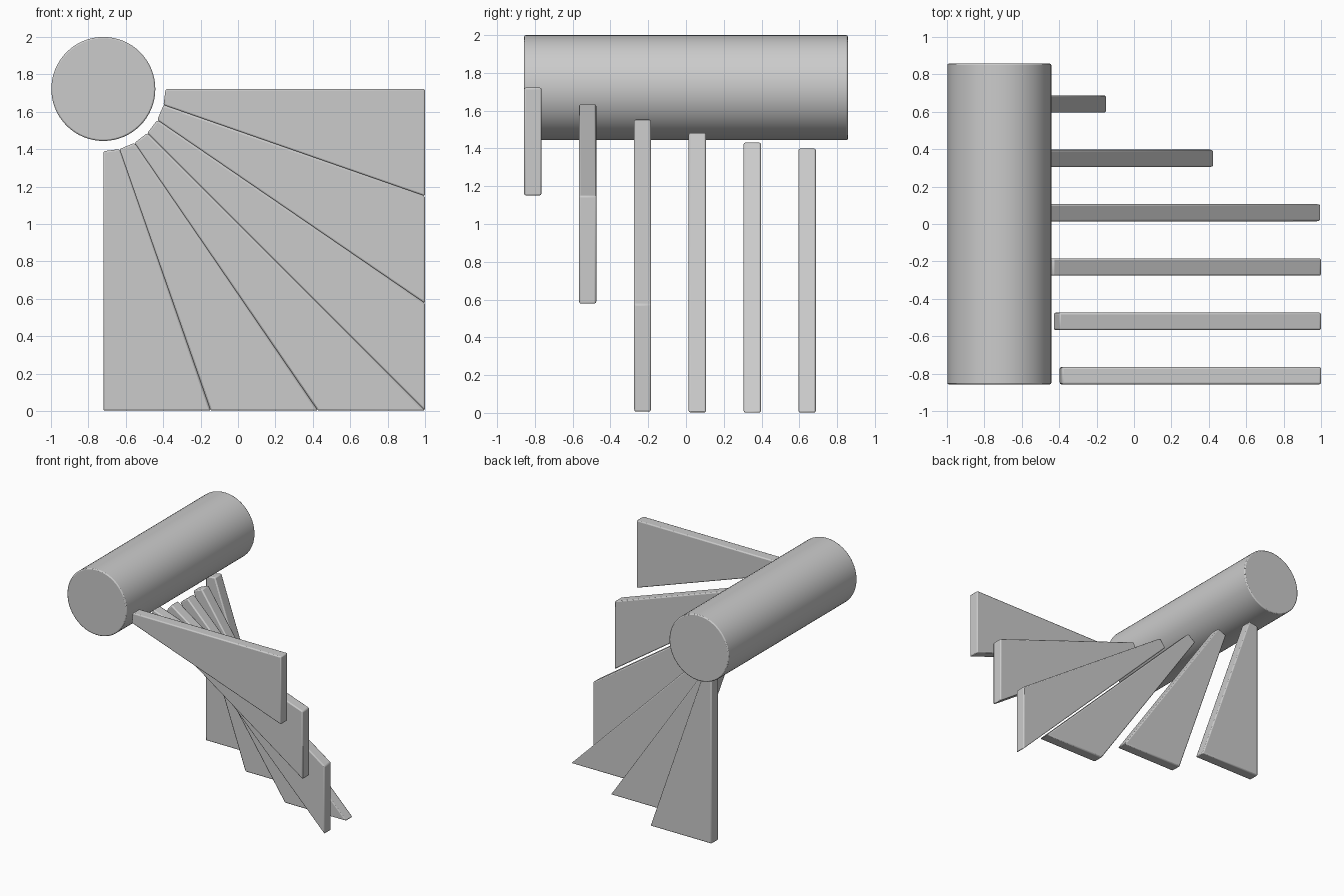
import bpy, bmesh, math

if "Cube" in bpy.data.objects:
    bpy.data.objects.remove(bpy.data.objects["Cube"])

CX, CZ = -0.72, 1.722      # column axis
SIDE = 1.72                # side of the square stairwell
R_COL, R_IN = 0.278, 0.333 # column radius, inner radius of treads
HALF = 0.857               # half length of column
THICK, RISE = 0.092, 0.2905


def finish(obj, width):
    bev = obj.modifiers.new("soft_edges", 'BEVEL')
    bev.width = width
    bev.segments = 2
    bev.limit_method = 'ANGLE'
    bev.angle_limit = math.radians(25)
    bpy.ops.object.select_all(action='DESELECT')
    obj.select_set(True)
    bpy.context.view_layer.objects.active = obj
    bpy.ops.object.shade_smooth_by_angle(angle=math.radians(30))


def prism(name, profile, y0, y1):
    """Extrude an x/z outline along y."""
    bm = bmesh.new()
    face = bm.faces.new([bm.verts.new((x, y0, z)) for x, z in profile])
    ext = bmesh.ops.extrude_face_region(bm, geom=[face])
    verts = [v for v in ext["geom"] if isinstance(v, bmesh.types.BMVert)]
    bmesh.ops.translate(bm, verts=verts, vec=(0, y1 - y0, 0))
    bmesh.ops.recalc_face_normals(bm, faces=bm.faces)
    mesh = bpy.data.meshes.new(name)
    bm.to_mesh(mesh)
    bm.free()
    obj = bpy.data.objects.new(name, mesh)
    bpy.context.collection.objects.link(obj)
    return obj


# Central column
bpy.ops.mesh.primitive_cylinder_add(vertices=64, radius=R_COL, depth=2 * HALF,
                                    location=(CX, 0, CZ),
                                    rotation=(math.pi / 2, 0, 0))
column = bpy.context.object
column.name = "column"
finish(column, 0.008)

# Tread outlines: inner points every 15 degrees, outer points by thirds of the square
inner = [(CX + R_IN * math.cos(math.radians(15 * i)),
          CZ - R_IN * math.sin(math.radians(15 * i))) for i in range(7)]
outer = [(CX + SIDE * min(1, 2 - i / 3), CZ - SIDE * min(1, i / 3))
         for i in range(7)]

# Six winder treads
for i in range(6):
    y0 = -HALF + RISE * i
    tread = prism(f"winder_tread_{i + 1}",
                  [inner[i], outer[i], outer[i + 1], inner[i + 1]],
                  y0, y0 + THICK)
    finish(tread, 0.009)
